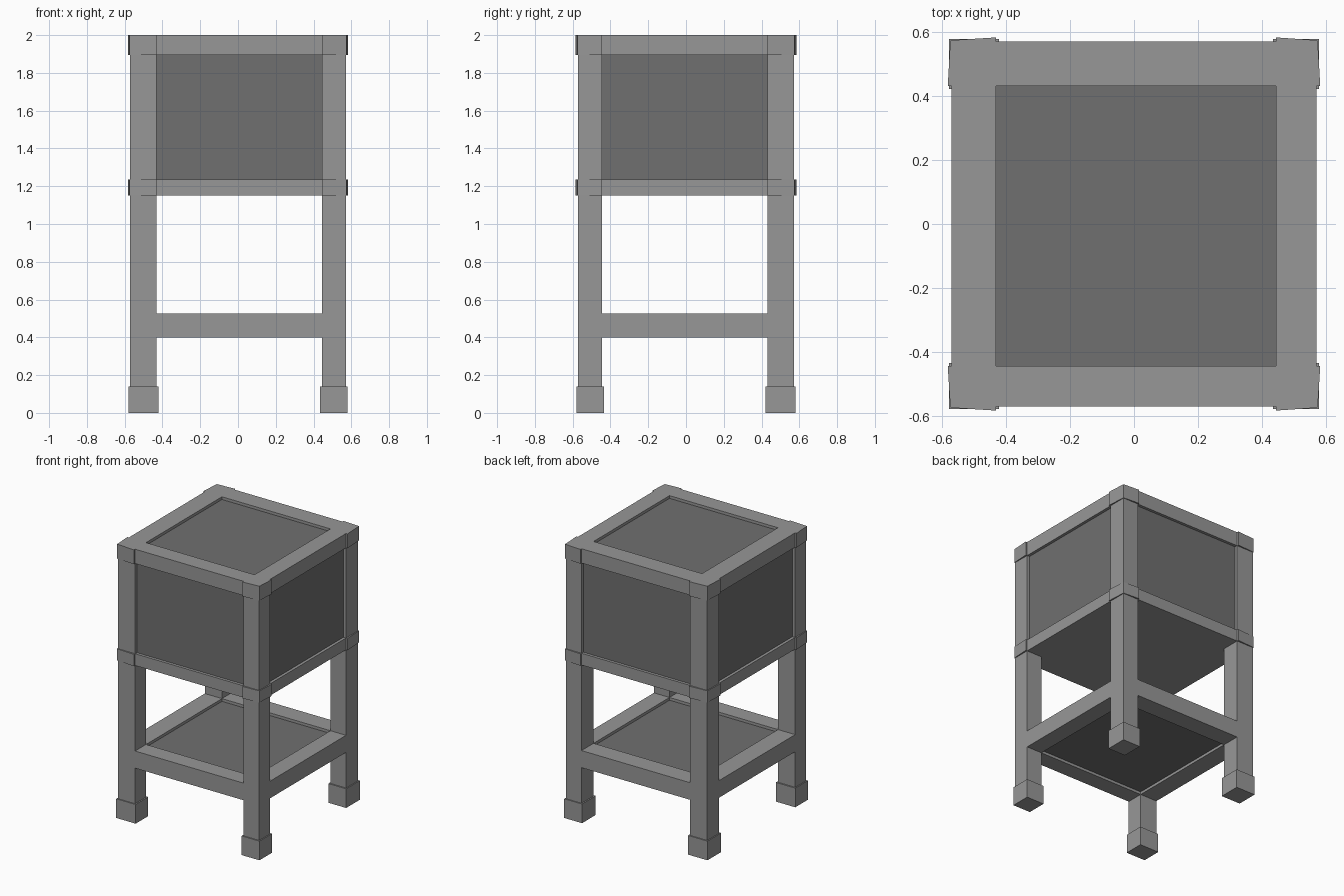
import bpy
import bmesh

if "Cube" in bpy.data.objects:
    bpy.data.objects.remove(bpy.data.objects["Cube"], do_unlink=True)


def make_material(name, level):
    mat = bpy.data.materials.new(name)
    mat.use_nodes = True
    colour = (level, level, level, 1)
    mat.diffuse_color = colour
    mat.node_tree.nodes["Principled BSDF"].inputs["Base Color"].default_value = colour
    return mat


frame_grey = make_material("frame grey", 0.31)
panel_grey = make_material("panel grey", 0.16)


def prism(name, outline, z0, z1, mat):
    """Extrude a flat outline from z0 up to z1."""
    bm = bmesh.new()
    base = bm.faces.new([bm.verts.new((x, y, z0)) for x, y in outline])
    top = bmesh.ops.extrude_face_region(bm, geom=[base])["geom"]
    verts = [v for v in top if isinstance(v, bmesh.types.BMVert)]
    bmesh.ops.translate(bm, verts=verts, vec=(0, 0, z1 - z0))
    bmesh.ops.recalc_face_normals(bm, faces=bm.faces)
    mesh = bpy.data.meshes.new(name)
    bm.to_mesh(mesh)
    bm.free()
    mesh.materials.append(mat)
    obj = bpy.data.objects.new(name, mesh)
    bpy.context.collection.objects.link(obj)
    return obj


def box(name, x0, x1, y0, y1, z0, z1, mat):
    return prism(name, [(x0, y0), (x1, y0), (x1, y1), (x0, y1)], z0, z1, mat)


# Outer frame limit, and the inner faces of the slightly uneven posts
OUT = 0.571
X_IN = {"right": -0.432, "left": 0.445}
Y_IN = {"front": -0.445, "back": 0.432}
XA, XB = X_IN["right"], X_IN["left"]
YA, YB = Y_IN["front"], Y_IN["back"]

top_band = (1.895, 2.0)
middle_band = (1.15, 1.236)
shelf_band = (0.4, 0.525)


def rails(label, z0, z1):
    box(label + "_front_rail", XA, XB, -OUT, YA, z0, z1, frame_grey)
    box(label + "_back_rail", XA, XB, YB, OUT, z0, z1, frame_grey)
    box(label + "_right_rail", -OUT, XA, YA, YB, z0, z1, frame_grey)
    box(label + "_left_rail", XB, OUT, YA, YB, z0, z1, frame_grey)


rails("top", *top_band)
rails("shelf", *shelf_band)

# Solid floor of the cabinet
box("cabinet_floor", -OUT, OUT, -OUT, OUT, *middle_band, frame_grey)

# Posts, feet and flared corner caps
for side, xi in X_IN.items():
    for end, yi in Y_IN.items():
        sx = 1 if xi > 0 else -1
        sy = 1 if yi > 0 else -1
        tag = end + "_" + side
        box(tag + "_post", xi, sx * OUT, yi, sy * OUT, 0.01, 1.998, frame_grey)
        box(tag + "_foot", xi - sx * 0.01, sx * 0.579,
            yi - sy * 0.01, sy * 0.579, 0, 0.14, frame_grey)
        outline = [(sx * 0.575, sy * 0.575), (xi, sy * 0.584),
                   (xi, yi), (sx * 0.583, yi)]
        for label, band in (("top", top_band), ("middle", middle_band)):
            prism(tag + "_" + label + "_cap", outline, *band, frame_grey)

# Recessed cabinet panels, each a thin board behind the frame
PANEL = 0.55
BACK = 0.53
z0, z1 = middle_band[1] - 0.01, 1.975
box("front_panel", XA, XB, -PANEL, -BACK, z0, z1, panel_grey)
box("back_panel", XA, XB, BACK, PANEL, z0, z1, panel_grey)
box("right_panel", -PANEL, -BACK, YA, YB, z0, z1, panel_grey)
box("left_panel", BACK, PANEL, YA, YB, z0, z1, panel_grey)
box("top_panel", XA, XB, YA, YB, 1.92, 1.98, panel_grey)

# Recessed lower shelf
box("shelf_panel", XA, XB, YA, YB, 0.42, 0.505, panel_grey)
